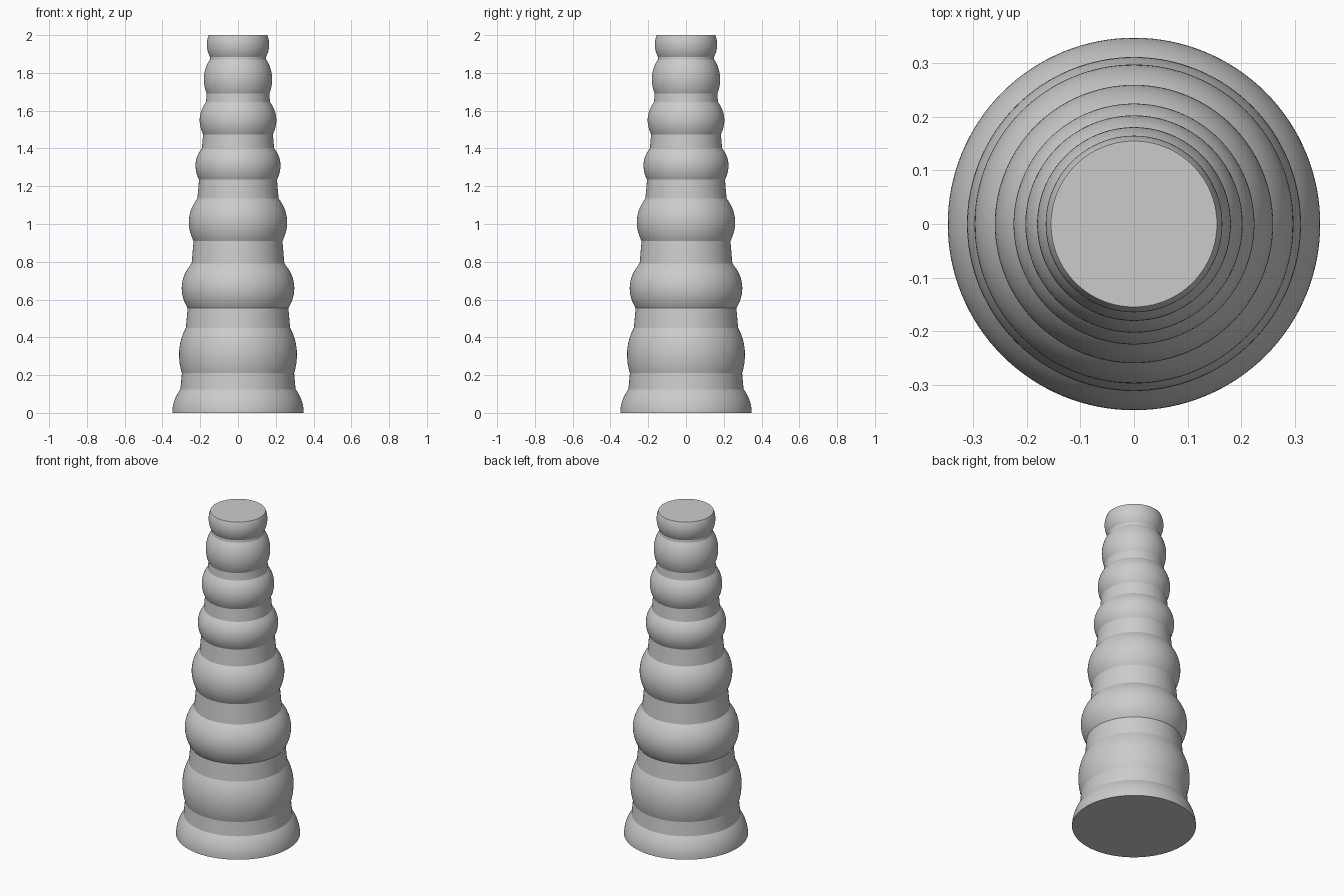
import bpy
import bmesh
from math import sqrt, radians, tau

cube = bpy.data.objects.get("Cube")
if cube:
    bpy.data.objects.remove(cube, do_unlink=True)

SIDES = 128
STEPS = 10
HEIGHT = 2.0


def core_radius(z):
    """Radius of the straight tapering core."""
    return 0.316 - 0.089 * z


def half_bulge(z_mid, r_max, z_end, r_end):
    """Points on an elliptical arc from the widest ring to its end."""
    reach = abs(z_end - z_mid) / sqrt(1 - (r_end / r_max) ** 2)
    points = []
    for i in range(STEPS + 1):
        z = z_mid + (z_end - z_mid) * i / STEPS
        points.append((r_max * sqrt(1 - ((z - z_mid) / reach) ** 2), z))
    return points


# Rounded swellings: bottom, widest height, top, widest radius
bulges = [
    (0.00, 0.00, 0.125, 0.348),
    (0.21, 0.31, 0.45, 0.312),
    (0.555, 0.66, 0.79, 0.298),
    (0.91, 1.01, 1.135, 0.26),
    (1.235, 1.31, 1.40, 0.225),
    (1.475, 1.55, 1.645, 0.203),
    (1.69, 1.765, 1.87, 0.181),
    (1.885, 1.95, HEIGHT, 0.165),
]

# Outline from base to tip; straight core shows between the swellings
profile = []
for low, mid, high, r_max in bulges:
    if low < mid:
        profile += half_bulge(mid, r_max, low, core_radius(low))[:0:-1]
    r_high = 0.155 if high == HEIGHT else core_radius(high)
    profile += half_bulge(mid, r_max, high, r_high)

# Turn the outline about the vertical axis, closed by flat end discs
bm = bmesh.new()
verts = [bm.verts.new((r, 0, z)) for r, z in [(0, 0)] + profile + [(0, HEIGHT)]]
edges = [bm.edges.new(pair) for pair in zip(verts, verts[1:])]
bmesh.ops.spin(bm, geom=verts + edges, cent=(0, 0, 0), axis=(0, 0, 1),
               angle=tau, steps=SIDES, use_duplicate=False)
bmesh.ops.remove_doubles(bm, verts=bm.verts, dist=0.0001)
bmesh.ops.recalc_face_normals(bm, faces=bm.faces)

mesh = bpy.data.meshes.new("bulged_column")
bm.to_mesh(mesh)
bm.free()
column = bpy.data.objects.new("bulged_column", mesh)
bpy.context.collection.objects.link(column)

bpy.ops.object.select_all(action="DESELECT")
column.select_set(True)
bpy.context.view_layer.objects.active = column
bpy.ops.object.shade_smooth_by_angle(angle=radians(18))
